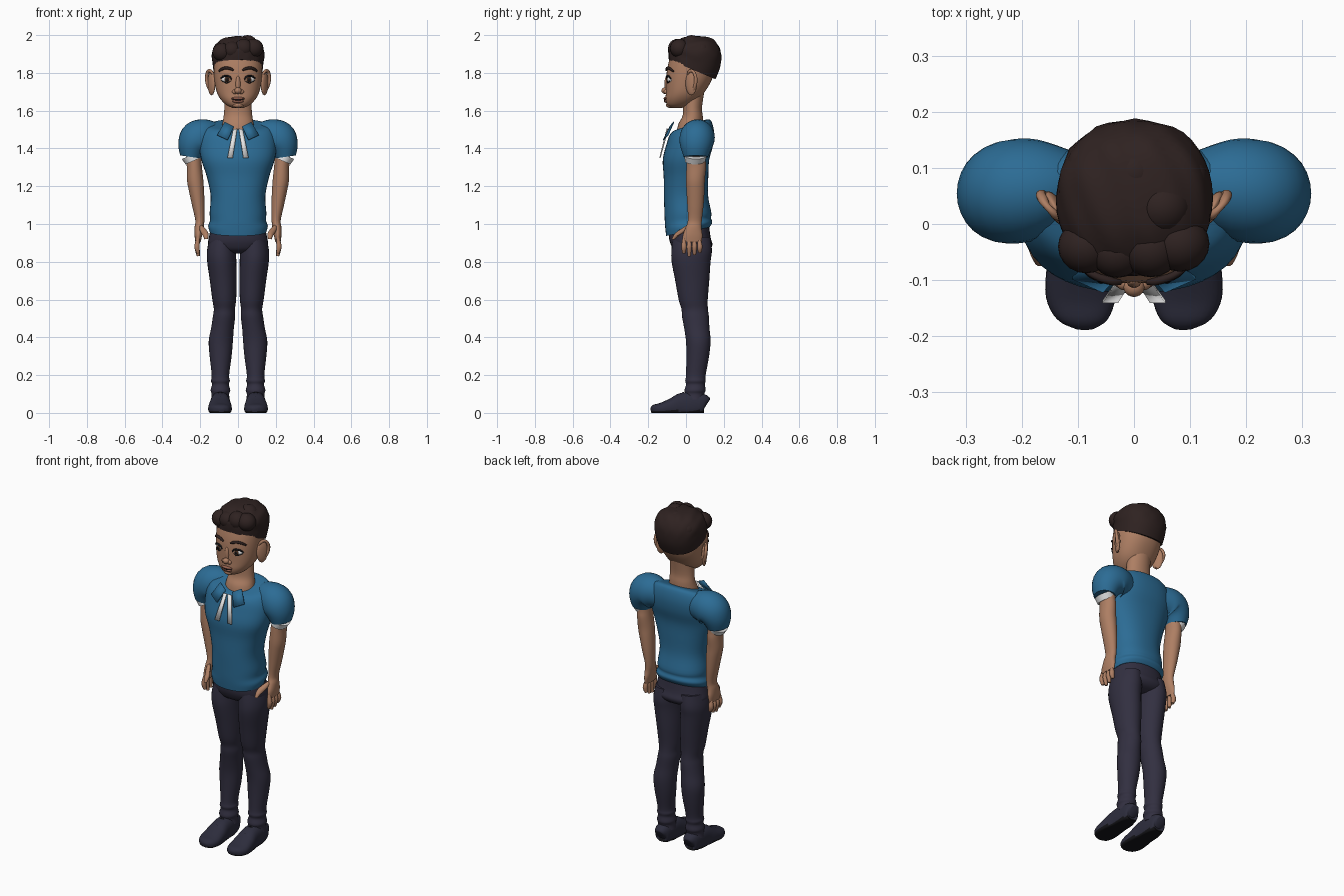
import bpy, bmesh, math
from mathutils import Vector, Matrix

UNIT = 0.01  # all part sizes below are given in hundredths
cube = bpy.data.objects.get("Cube")
if cube:
    bpy.data.objects.remove(cube, do_unlink=True)


def material(name, *rgb):
    mat = bpy.data.materials.new(name)
    mat.use_nodes = True
    mat.diffuse_color = (*rgb, 1)
    mat.node_tree.nodes["Principled BSDF"].inputs["Base Color"].default_value = (*rgb, 1)
    return mat


skin = material("skin", .42, .21, .125)
lip = material("lip", .3, .12, .08)
hair_brown = material("hair brown", .028, .016, .015)
blue = material("shirt blue", .025, .15, .3)
white = material("white", .8, .8, .8)
denim = material("dark denim", .032, .029, .052)
leather = material("shoe navy", .026, .026, .046)
black = material("black", .008, .008, .01)
brown = material("iris brown", .06, .025, .012)


def finish(name, bm, *mats):
    """Turn a bmesh into a smooth-shaded object."""
    bmesh.ops.recalc_face_normals(bm, faces=bm.faces)
    mesh = bpy.data.meshes.new(name)
    bm.to_mesh(mesh)
    bm.free()
    for mat in mats:
        mesh.materials.append(mat)
    mesh.shade_smooth()
    mesh.set_sharp_from_angle(angle=math.radians(50))
    obj = bpy.data.objects.new(name, mesh)
    bpy.context.collection.objects.link(obj)
    return obj


def blend(keys, steps):
    """Smooth interpolation through all key rings."""
    keys = [Vector(tuple(k) + (0,) * (6 - len(k))) for k in keys]
    last = len(keys) - 1
    result = []
    for i in range(last):
        a, b, c, d = keys[max(i - 1, 0)], keys[i], keys[i + 1], keys[min(i + 2, last)]
        for step in range(steps):
            t = step / steps
            result.append(b + ((c - a) * t + (2 * a - 5 * b + 4 * c - d) * t ** 2
                               + (3 * b - a - 3 * c + d) * t ** 3) / 2)
    return result + [keys[last]]


def loft(name, keys, *mats, side=(0, 1, 0), axis=None, segs=28, steps=4, power=2.0, mirror=1):
    """Skin rings of (x, y, z, radius across, radius along side, tilt)."""
    rings = blend(keys, steps)
    side = Vector(side)
    bm = bmesh.new()
    loops = []
    for i, ring in enumerate(rings):
        tangent = rings[min(i + 1, len(rings) - 1)].to_3d() - rings[max(i - 1, 0)].to_3d()
        across = Vector(axis) if axis else tangent.cross(side).normalized()
        loop = []
        for s in range(segs):
            angle = math.tau * s / segs
            u, v = (math.copysign(abs(w) ** (2 / power), w)
                    for w in (math.cos(angle), math.sin(angle)))
            co = ring.to_3d() + across * u * ring[3] + side * v * ring[4]
            co.z += ring[5] * v * ring[4]
            co.x *= mirror
            loop.append(bm.verts.new(co * UNIT))
        loops.append(loop)
    for low, high in zip(loops, loops[1:]):
        for s in range(segs):
            n = (s + 1) % segs
            bm.faces.new((low[s], low[n], high[n], high[s]))
    bm.faces.new(loops[0])
    bm.faces.new(loops[-1])
    return finish(name, bm, *mats)


def tube(name, points, radius, mat, mirror=1):
    """Thin limb with tapered ends."""
    last = len(points) - 1
    keys = [(*p, *[radius * (.6 if i in (0, last) else 1)] * 2) for i, p in enumerate(points)]
    return loft(name, keys, mat, segs=10, mirror=mirror)


def ball(name, centre, size, mat, turn=0):
    bm = bmesh.new()
    bmesh.ops.create_uvsphere(bm, u_segments=20, v_segments=12, radius=UNIT)
    matrix = (Matrix.Translation(Vector(centre) * UNIT) @ Matrix.Rotation(turn, 4, "Z")
              @ Matrix.Diagonal((*size, 1)))
    bm.transform(matrix)
    return finish(name, bm, mat)


def plate(name, corners, mat, mirror):
    """Thin cloth panel."""
    bm = bmesh.new()
    bm.faces.new([bm.verts.new(Vector((x * mirror, y, z)) * UNIT) for x, y, z in corners])
    obj = finish(name, bm, mat)
    mod = obj.modifiers.new("thickness", "SOLIDIFY")
    mod.thickness = .006
    mod.offset = 0


X, Y = (1, 0, 0), (0, 1, 0)

# Torso of the shirt, from hem to neckline
loft("shirt", [(0, 1, 96, 15, 11.5, .2), (0, 1.5, 99, 15.8, 12.4, .15), (0, 1, 102, 14.8, 12.2, .1),
               (0, 1, 106, 15, 12.4), (0, 0, 115, 14.5, 11.7), (0, 0, 125, 16.5, 11.8),
               (0, 0, 134, 19.4, 12.3), (0, 2, 142, 20.5, 12.4), (0, 3, 148, 19.5, 11.8, .1),
               (0, 3, 152, 16.5, 10, .3), (0, 2, 152.4, 9, 7.5, .35)],
     blue, axis=X, segs=40, power=2.3)

# Neck and head
loft("neck", [(0, 4, 172, 7, 6), (0, 3.5, 162, 7.2, 5), (0, 3.5, 157, 7.6, 5.4),
              (0, 2.5, 153, 8.3, 6.5), (0, 2, 148, 9, 7), (0, 2, 143, 9, 7)], skin, axis=X)
loft("head", [(0, -5, 161.5, 3, 3), (0, -3.8, 163, 6.2, 6.2), (0, -2, 166, 9.2, 8.8),
              (0, -.3, 170, 11.3, 10.3), (0, 1.5, 176, 12.5, 12), (0, 2.5, 182, 12.9, 12.5),
              (0, 3.2, 188, 12.6, 11.7), (0, 3.5, 193, 11, 10), (0, 3.5, 196, 6, 5)],
     skin, axis=X, segs=40, power=2.25)
ball("nose_bridge", (0, -10.2, 174), (1.3, 1.2, 4.5), skin)
ball("nose_tip", (0, -11.2, 170.6), (1.9, 1.8, 1.7), skin)
ball("upper_lip", (0, -10.6, 166.5), (3.5, 1.3, .8), lip)
ball("lower_lip", (0, -10.2, 165), (3, 1.4, .9), lip)
tube("mouth_line", [(-3.4, -10.6, 165.8), (0, -11.5, 165.7), (3.4, -10.6, 165.8)], .25, black)
ball("chin", (0, -8.6, 163), (3, 2, 1.6), skin)

# Hair cap with a sloping hairline, ruffled, plus curls in front
hair = loft("hair", [(0, 3.3, 181.8, 13.1, 12.3, -.42), (0, 4.5, 187, 13.6, 13.7, -.25),
                     (.2, 4.8, 192, 13.7, 13.6, -.08), (.4, 5, 196, 11.5, 11),
                     (.6, 5.5, 198.6, 7, 7), (.6, 5.5, 199.4, 2, 2)],
            hair_brown, axis=X, segs=40, power=2.2)
for v in hair.data.vertices:
    if v.co.z > 1.86:
        v.co += v.normal * .003 * math.sin(v.co.x * 90 + v.co.y * 40) * math.cos(v.co.z * 70)
for i, (x, y, z, r) in enumerate([(-8.5, -4, 191, 4.8), (-3, -5, 192, 4.6), (3, -4.5, 193, 5),
                                  (8.2, -3.5, 193, 5), (5, 3, 195, 5), (-5, 3, 193.5, 5),
                                  (0, 9, 194, 5.4), (8, 8, 192, 5), (-7, 10, 191, 5)]):
    ball(f"hair_curl_{i}", (x, y, z), (r * 1.05, r, r), hair_brown)

# Pelvis of the trousers
loft("trouser_seat", [(0, 1.5, 101, 13.6, 10.5), (0, 2, 93, 15.4, 11), (0, 3, 89, 15.7, 11),
                      (0, 3, 86, 12, 9), (0, 3, 84.5, 6, 5)], denim, axis=X, power=2.3)

# Everything paired
for m, label in ((1, "left_"), (-1, "right_")):
    # Face details
    ball(label + "nostril", (m * 1.8, -10.6, 170), (1.3, 1.2, 1.2), skin)
    ball(label + "eye", (m * 6.1, -7.9, 176.5), (2.8, 2.2, 1.8), white, -m * -.25)
    ball(label + "iris", (m * 5.9, -9.5, 176.5), (1.3, .9, 1.4), brown)
    ball(label + "pupil", (m * 5.9, -10, 176.5), (.7, .6, .8), black)
    tube(label + "upper_lash", [(3.3, -10.1, 176.4), (4.4, -10.1, 177.9), (6.2, -9.9, 178.4),
                                (8, -9, 178), (9.2, -8, 176.8)], .5, black, m)
    tube(label + "lower_lash", [(3.4, -10, 176), (6.1, -9.7, 174.7), (8.8, -8.2, 176)],
         .3, black, m)
    tube(label + "eyebrow", [(2.4, -10.4, 181.3), (4, -10.2, 182.2), (6.5, -9.4, 182.6),
                             (8.5, -8.2, 182), (10.2, -6.7, 180.8)], .75, hair_brown, m)
    ball(label + "ear", (m * 14, 2.8, 174.5), (1.4, 3.4, 6.4), skin, -m * .5)
    tube(label + "ear_rim", [(13, 1, 179), (14.5, 2, 181), (16, 4, 180.5), (16.6, 5.2, 177),
                             (15.6, 4.6, 172.5), (13.4, 2.4, 168.5)], .9, skin, m)

    # Puffed sleeve, white cuff and arm
    loft(label + "sleeve", [(11, 7, 145.5, 7.5, 6), (17, 6.2, 146.2, 9.2, 8.8),
                            (21.5, 5.8, 144.8, 9.8, 9.3), (24, 5.5, 141, 8, 8.5),
                            (25, 5.2, 135.5, 5.6, 6.4)], blue, mirror=m)
    loft(label + "cuff_lining", [(25, 5.2, 136.5, 5.2, 6), (23.6, 4.7, 133.4, 4.5, 5.3)],
         white, mirror=m)
    loft(label + "arm", [(23.5, 5.5, 142, 4, 5), (23.3, 5.4, 134, 4, 5), (23.1, 5.4, 130, 4, 5.2),
                         (22.7, 5, 123.5, 4.3, 5), (22, 5, 118, 4, 4.8), (21, 5, 110, 3.3, 4.3),
                         (20.2, 4.7, 102, 2.4, 3.7), (20.6, 4, 98, 2.4, 4.2),
                         (21, 3.5, 94, 2, 5.2), (21.2, 3.3, 90.5, 1.4, 5)], skin, mirror=m)
    for i, tip in enumerate((85, 83.6, 83, 84.5)):
        y = 7.3 - 2.8 * i
        tube(f"{label}finger_{i}", [(21, y * .9, 93), (21.6, y, 89), (21.6, y, 87), (21, y, tip)],
             1.35, skin, m)
    tube(label + "thumb", [(20, 1, 99), (18.5, -2, 96.5), (17.2, -4.6, 94.5), (16.8, -6.6, 92)],
         1.6, skin, m)

    # Open collar flap and hanging tie end
    plate(label + "collar_flap", [(7, -6.5, 154), (2.2, -8.5, 151.5), (5.5, -12, 144.5),
                                  (11, -9.6, 147)], blue, m)
    plate(label + "tie_end", [(.4, -10, 150.5), (2.6, -9.6, 150), (5.6, -13.8, 135),
                              (2.8, -13.8, 135)], white, m)

    # Trouser leg with knee and ankle folds
    loft(label + "trouser_leg", [(8, 3, 93, 7, 10), (8.7, 3, 86, 7.7, 10.7), (8.6, 2.7, 80, 7.7, 10.3),
                                 (7.8, 3.3, 70, 7.1, 9), (7.3, 3.8, 60, 6.3, 7.7),
                                 (7.2, 4.6, 55, 5.6, 7), (7.4, 5, 51, 5.9, 7.1), (8.2, 5.7, 45, 6, 6.7),
                                 (9.1, 6.5, 38, 6.4, 6.5), (9.2, 6.2, 30, 5.8, 6),
                                 (9.3, 5.2, 20, 4.6, 5.2), (9.3, 5, 17, 5, 5.4), (9.3, 5, 15, 4.4, 5),
                                 (9.3, 4.8, 12, 5.2, 5.6), (9.3, 4.6, 10, 4.6, 5.1),
                                 (9.3, 4.5, 7, 5, 5.3)], denim, axis=X, mirror=m)

    # Shoe with flat dark sole
    shoe = loft(label + "shoe", [(9.3, 11, 4.5, 3, 2.5), (9.4, 9.5, 5, 5, 4.2), (9.4, 4, 4.5, 6.5, 5),
                                 (9.4, -2, 4, 6.6, 5.3), (9.5, -7, 3, 5, 6), (9.5, -13, 2, 3.4, 6.2),
                                 (9.2, -17, 1.7, 2.6, 4.5), (8.8, -18.7, 1.5, 1.2, 1.5)],
                leather, black, side=X, power=2.5, mirror=m)
    for v in shoe.data.vertices:
        v.co.z = max(v.co.z, 0)
    for face in shoe.data.polygons:
        face.material_index = int(face.center.z < .012)
    for i in range(3):
        y, z = -1.5 - 2.4 * i, 10.6 - 1.1 * i
        tube(f"{label}lace_{i}", [(6.4, y, z - 1), (9.4, y, z), (12.4, y, z - 1)], .5, black, m)
